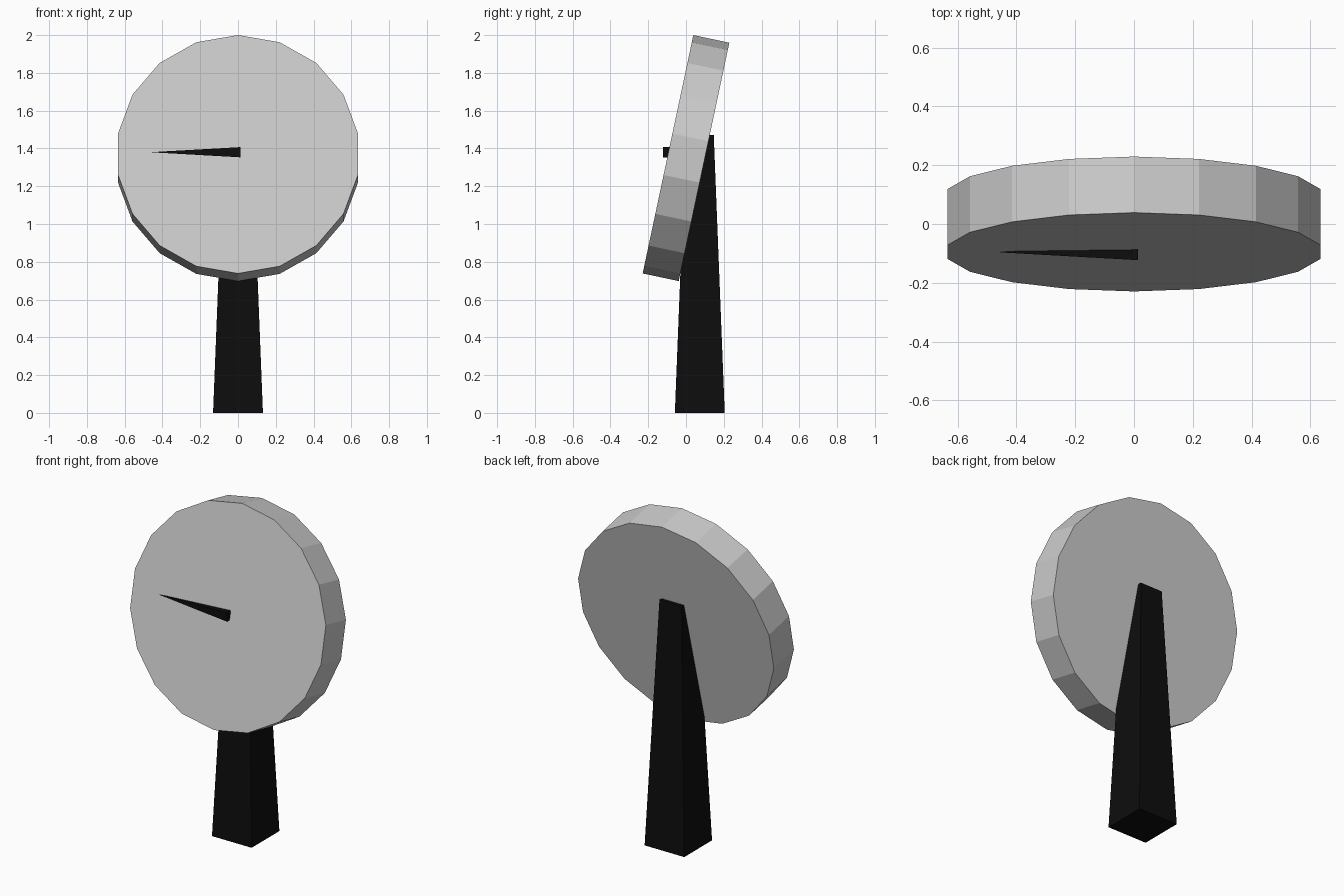
import bpy, bmesh
from math import radians, sqrt
from mathutils import Matrix

if "Cube" in bpy.data.objects:
    bpy.data.objects.remove(bpy.data.objects["Cube"])

black = bpy.data.materials.new("black")
black.diffuse_color = (0.004, 0.004, 0.004, 1)
black.use_nodes = True
black.node_tree.nodes["Principled BSDF"].inputs["Base Color"].default_value = black.diffuse_color


def frustum(name, sides, r1, r2, depth, matrix, mat=None):
    """Capped prism or taper along local z, centred on the origin of matrix."""
    bm = bmesh.new()
    bmesh.ops.create_cone(bm, cap_ends=True, segments=sides,
                          radius1=r1, radius2=r2, depth=depth)
    # put a vertex (or, for four sides, a flat side) on local +y
    turn = 45 if sides == 4 else 90
    bmesh.ops.transform(bm, matrix=matrix @ Matrix.Rotation(radians(turn), 4, 'Z'),
                        verts=bm.verts)
    # four-sided tapers: guarantee square alignment regardless of start vertex
    bmesh.ops.recalc_face_normals(bm, faces=bm.faces)
    mesh = bpy.data.meshes.new(name)
    bm.to_mesh(mesh)
    bm.free()
    if mat:
        mesh.materials.append(mat)
    obj = bpy.data.objects.new(name, mesh)
    bpy.context.collection.objects.link(obj)
    return obj


def place(x, y, z):
    return Matrix.Translation((x, y, z))


# Tilted 18-sided disc; create_cone starts on local y, so a half turn of 90+90 is undone here
frustum("dial_disc", 18, 0.645, 0.645, 0.195,
        place(0, 0, 1.349) @ Matrix.Rotation(radians(78), 4, 'X')
        @ Matrix.Rotation(radians(-90), 4, 'Z'))

# Square tapered post, running up into the back of the disc
frustum("stand_post", 4, 0.132 * sqrt(2), 0.074 * sqrt(2), 1.47,
        place(0, 0.073, 0.735), black)

# Pointed square needle, half sunk into the dial face and pointing to -x
frustum("needle", 4, 0.027 * sqrt(2), 0.001, 0.467,
        place(-0.2205, -0.096, 1.38) @ Matrix.Rotation(radians(-90), 4, 'Y'), black)
